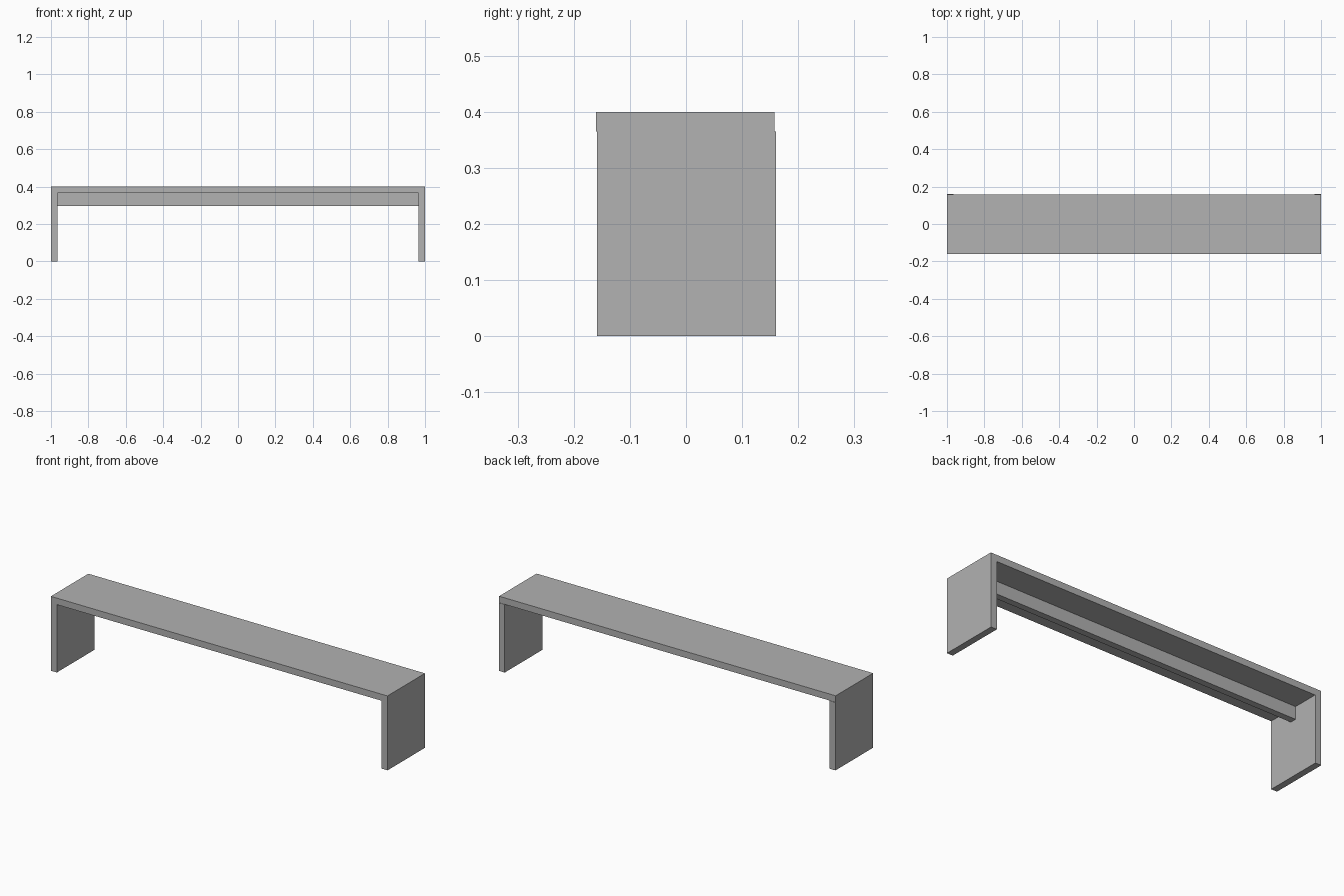
import bpy

default = bpy.data.objects.get("Cube")
if default:
    bpy.data.objects.remove(default, do_unlink=True)

# One plain grey for the whole bench
grey = bpy.data.materials.new("plain grey")
grey.use_nodes = True
colour = (0.445, 0.445, 0.445, 1)
grey.diffuse_color = colour
grey.node_tree.nodes["Principled BSDF"].inputs["Base Color"].default_value = colour


def board(name, low, high):
    """Flat-sided board between two opposite corners."""
    size = [b - a for a, b in zip(low, high)]
    centre = [(a + b) / 2 for a, b in zip(low, high)]
    bpy.ops.mesh.primitive_cube_add(size=1, location=centre)
    obj = bpy.context.object
    obj.name = name
    obj.scale = size
    bpy.ops.object.transform_apply(location=False, rotation=False, scale=True)
    obj.data.materials.append(grey)
    return obj


height = 0.4
thick = 0.035
under = height - thick
inner = 1 - thick

# Seat board lying over the two end panels
board("seat", (-1, -0.16, under), (1, 0.158, height))

# End panels that carry the seat
board("left_end_panel", (inner, -0.159, 0), (1, 0.16, under))
board("right_end_panel", (-1, -0.159, 0), (-inner, 0.16, under))

# Stiffening rail along the middle of the underside
board("under_rail", (-inner, -0.018, 0.297), (inner, 0.017, under))
